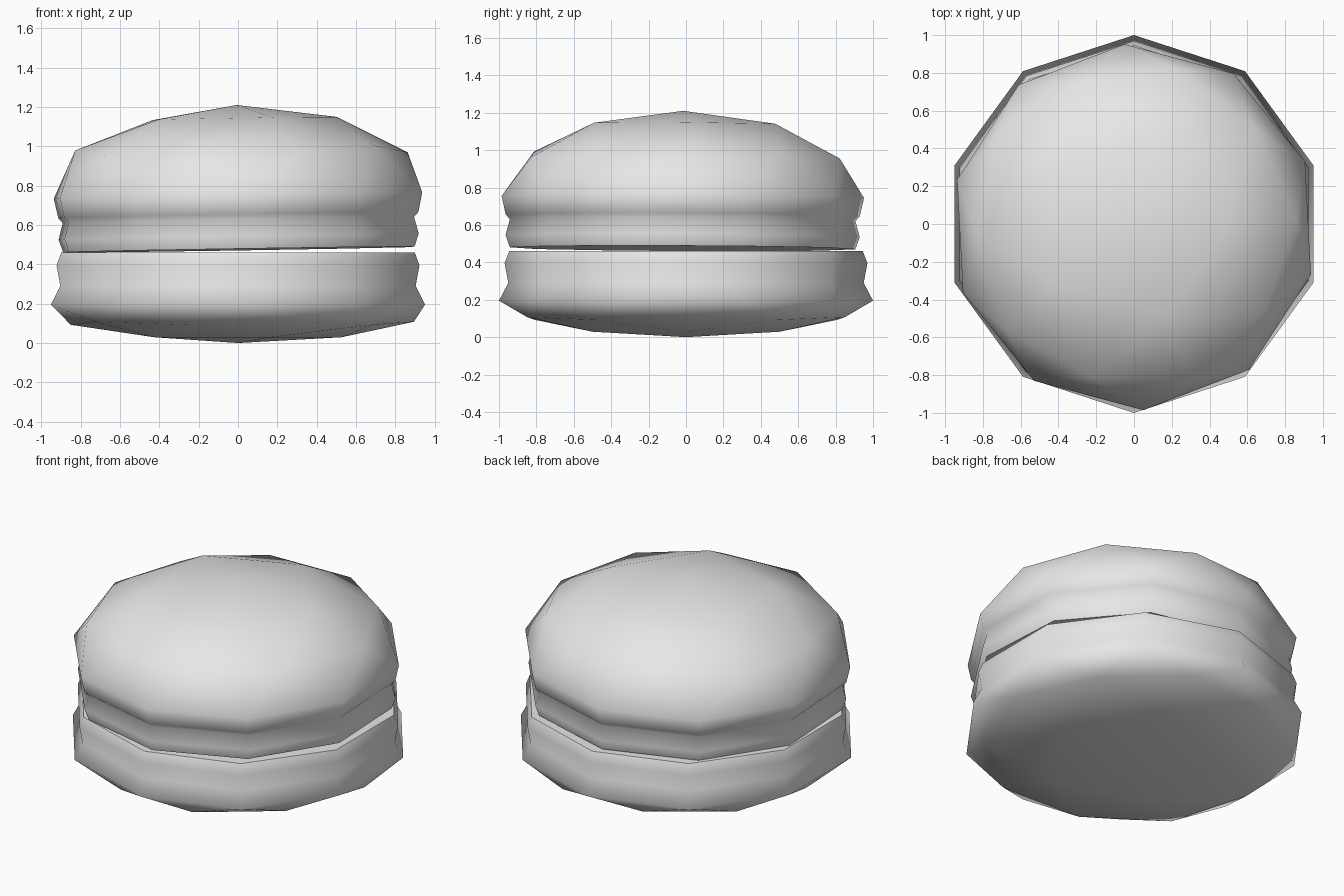
import bpy
import bmesh
from mathutils import Matrix

cube = bpy.data.objects.get("Cube")
if cube:
    bpy.data.objects.remove(cube, do_unlink=True)

grey = bpy.data.materials.new("plain_grey")
grey.use_nodes = True
colour = (0.8, 0.8, 0.8, 1.0)
grey.diffuse_color = colour
grey.node_tree.nodes["Principled BSDF"].inputs["Base Color"].default_value = colour


def make_shell(name, radius, height, rim, flip=False):
    """Half of a coarse sphere, continued below its equator by (radius, z) rim rings."""
    bm = bmesh.new()
    bmesh.ops.create_icosphere(bm, subdivisions=2, radius=1)
    below = [v for v in bm.verts if v.co.z < -0.001]
    bmesh.ops.delete(bm, geom=below, context='VERTS')
    bmesh.ops.scale(bm, vec=(radius, radius, height), verts=bm.verts)

    # Ruffled rim, pulled down ring by ring
    edges = [e for e in bm.edges if e.is_boundary]
    last = radius
    for r, z in rim:
        new = bmesh.ops.extrude_edge_only(bm, edges=edges)["geom"]
        edges = [g for g in new if isinstance(g, bmesh.types.BMEdge) and g.is_boundary]
        for v in {v for e in edges for v in e.verts}:
            v.co.x *= r / last
            v.co.y *= r / last
            v.co.z = z
        last = r

    # Flat inner face with a crisp border
    bmesh.ops.contextual_create(bm, geom=edges)
    if flip:
        bmesh.ops.scale(bm, vec=(1, 1, -1), verts=bm.verts)
    bmesh.ops.recalc_face_normals(bm, faces=bm.faces)
    for f in bm.faces:
        f.smooth = True
    for e in edges:
        e.smooth = False

    mesh = bpy.data.meshes.new(name)
    bm.to_mesh(mesh)
    bm.free()
    mesh.materials.append(grey)
    obj = bpy.data.objects.new(name, mesh)
    bpy.context.collection.objects.link(obj)
    return obj


# Lower biscuit, dome downwards
lower = make_shell("lower_shell", 1.0, 0.195,
                   [(0.95, -0.095), (0.97, -0.2), (0.945, -0.265)], flip=True)
lower.location.z = 0.195

# Upper biscuit, resting slightly turned and tilted
upper = make_shell("upper_shell", 0.97, 0.46,
                   [(0.948, -0.1), (0.925, -0.124), (0.948, -0.21), (0.925, -0.275)])
upper.matrix_world = (Matrix.Translation((0, -0.017, 0.75))
                      @ Matrix.Rotation(-0.016, 4, 'Y')
                      @ Matrix.Rotation(-0.005, 4, 'X')
                      @ Matrix.Rotation(0.052, 4, 'Z'))
